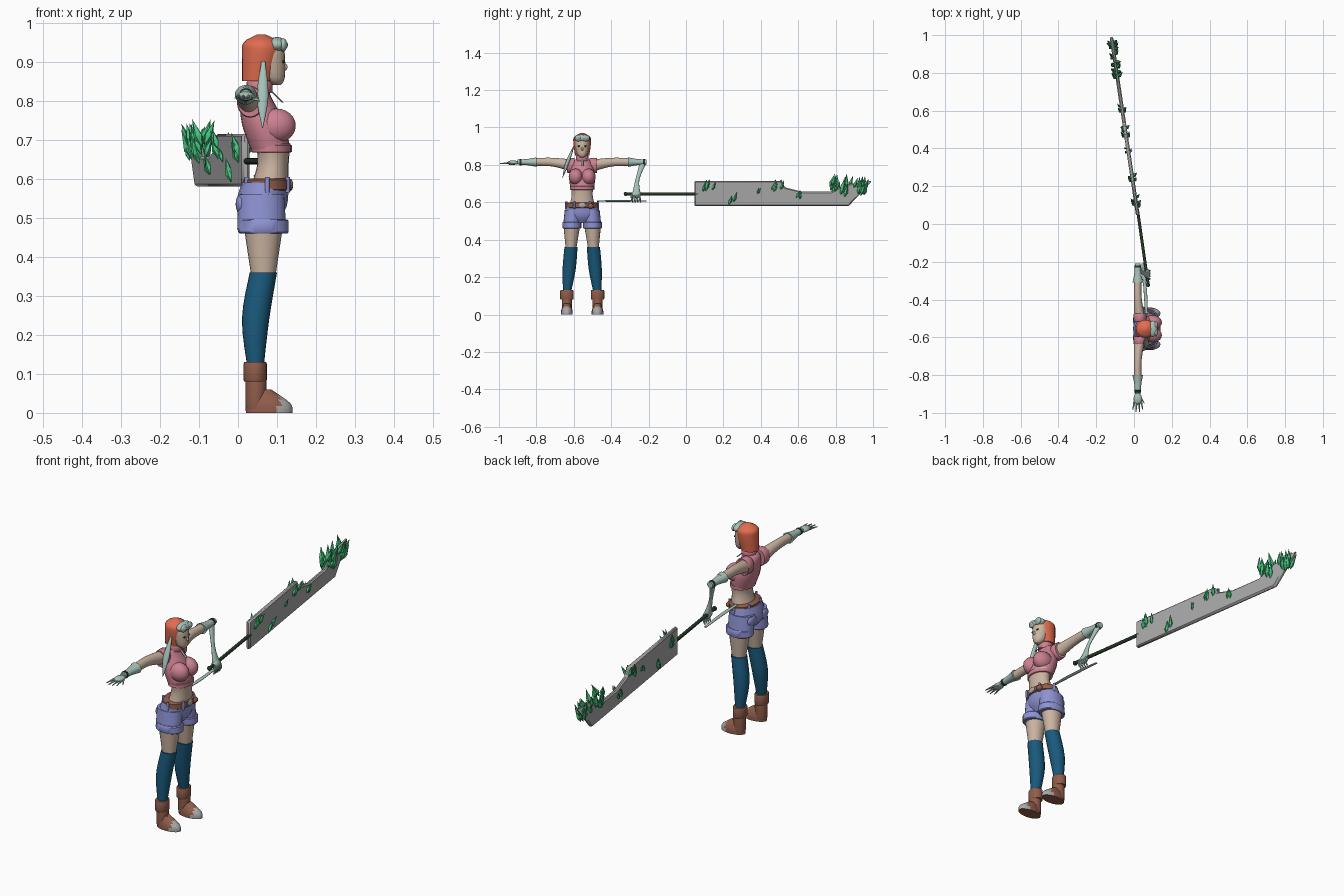
import bpy, bmesh, math, random
from mathutils import Vector, Matrix

if "Cube" in bpy.data.objects:
    bpy.data.objects.remove(bpy.data.objects["Cube"])
random.seed(4)
BODY_Y = -.555
SIDES = {"right": -1, "left": 1}
made = []


def material(name, *rgb):
    mat = bpy.data.materials.new(name)
    mat.use_nodes = True
    mat.diffuse_color = (*rgb, 1)
    mat.node_tree.nodes["Principled BSDF"].inputs["Base Color"].default_value = (*rgb, 1)
    return mat


skin = material("skin", .6, .46, .36)
orange = material("orange hair", .75, .15, .08)
pale = material("pale teal", .38, .54, .48)
pink = material("pink cloth", .6, .22, .28)
lavender = material("lavender denim", .27, .29, .65)
blue = material("deep blue knit", .01, .1, .2)
brown = material("brown leather", .28, .11, .07)
grey = material("grey metal", .4, .4, .4)
green = material("green crystal", .06, .52, .2)
dark = material("dark green", .02, .04, .02)


def finish(name, bm, mat, offset=BODY_Y):
    bmesh.ops.recalc_face_normals(bm, faces=bm.faces)
    mesh = bpy.data.meshes.new(name)
    bm.to_mesh(mesh)
    bm.free()
    mesh.materials.append(mat)
    obj = bpy.data.objects.new(name, mesh)
    obj.location.y = offset
    bpy.context.collection.objects.link(obj)
    made.append(obj)
    return obj


def smooth_rings(rings, steps):
    """Run a spline through the rings so that the outline curves."""
    rings = [Vector(ring) for ring in rings]
    padded = [rings[0], *rings, rings[-1]]
    result = []
    for before, start, end, after in zip(padded, rings, rings[1:], padded[3:]):
        for k in range(steps):
            t = k / steps
            eased = t * t * (3 - 2 * t)
            leaving, arriving = t * (1 - t) ** 2, t * t * (t - 1)
            bend = (end - before) * leaving + (after - start) * arriving
            result.append(start.lerp(end, eased) + bend / 2)
    return result + [rings[-1]]


def loft(name, mat, rings, axis="z", wide=1, steps=4, sides=20):
    """Join elliptical rings (x, y, z, radius) along an axis; wide stretches them across x."""
    bm = bmesh.new()
    loops = []
    for x, y, z, radius in smooth_rings(rings, steps):
        loop = []
        for k in range(sides):
            angle = math.tau * k / sides
            u, v = radius * math.cos(angle), radius * wide * math.sin(angle)
            loop.append(bm.verts.new((x + u, y + v, z) if axis == "z" else (x + u, y, z + v)))
        loops.append(loop)
    for low, high in zip(loops, loops[1:]):
        for k in range(sides):
            bm.faces.new((low[k - 1], low[k], high[k], high[k - 1]))
    bm.faces.new(loops[0])
    bm.faces.new(loops[-1])
    return finish(name, bm, mat)


def trunk(name, mat, rows, wide=1):
    """Loft on the body's centre line from rows (z, x, radius)."""
    return loft(name, mat, [(x, 0, z, radius) for z, x, radius in rows], wide=wide)


def cuff(name, mat, centre, radius, length, axis="z", wide=1):
    """A short band with softened rims."""
    direction = Vector((0, 0, length / 2)) if axis == "z" else Vector((0, length / 2, 0))
    rings = []
    for along, scale in ((-1, .94), (-.8, 1), (.8, 1), (1, .94)):
        rings.append((*(Vector(centre) + direction * along), radius * scale))
    return loft(name, mat, rings, axis, wide, steps=1)


def ball(name, mat, centre, radii):
    bm = bmesh.new()
    matrix = Matrix.Translation(centre) @ Matrix.Diagonal((*radii, 1))
    bmesh.ops.create_uvsphere(bm, u_segments=20, v_segments=12, radius=1, matrix=matrix)
    return finish(name, bm, mat)


# Head
trunk("face", skin, [(.84, .1, .01), (.86, .09, .03), (.92, .08, .04), (.95, .08, .03)], wide=.95)
trunk("hair", orange, [(.85, .05, .04), (.92, .06, .05), (.95, .06, .045), (.97, .06, .01)], wide=.95)
trunk("neck", skin, [(.8, .05, .025), (.87, .07, .025)])
ball("goggle_frame", pale, (.1, 0, .943), (.025, .043, .02))
ball("nose", skin, (.12, 0, .886), (.007, .006, .009))
ball("mouth", pink, (.115, 0, .864), (.004, .011, .004))
for label, side in SIDES.items():
    ball(label + "_goggle_rim", pale, (.116, side * .02, .943), (.01, .02, .017))
    ball(label + "_goggle_lens", grey, (.12, side * .02, .943), (.008, .014, .01))
    ball(label + "_eye", dark, (.116, side * .016, .9), (.004, .008, .004))
loft("head_ribbon", pale, [(.065, -.045, .9, .005), (.063, -.08, .81, .015), (.063, -.105, .73, .001)], wide=.7)

# Torso and clothes
trunk("waist", skin, [(.57, .08, .05), (.64, .09, .04), (.69, .09, .045)], wide=1.4)
trunk("shirt", pink, [(.67, .085, .05), (.74, .065, .055), (.81, .045, .04), (.83, .05, .03)], wide=1.25)
cuff("shirt_hem", pink, (.086, 0, .677), .052, .02, wide=1.25)
cuff("collar", pink, (.055, 0, .835), .033, .03)
loft("throat_pull", grey, [(.115, 0, .795, .003), (.085, 0, .825, .003)], wide=2)
trunk("hips", lavender, [(.49, .06, .04), (.53, .06, .065), (.59, .07, .06)], wide=1.4)
cuff("belt", brown, (.075, 0, .585), .061, .03, wide=1.4)
ball("buckle", grey, (.136, 0, .585), (.005, .02, .014))
ball("belt_pouch", brown, (.128, .045, .58), (.013, .016, .014))
for k in range(6):
    angle = math.tau * (k + .5) / 6
    spot = (.075 + .06 * math.cos(angle), .085 * math.sin(angle), .585)
    cuff("belt_loop", lavender, spot, .006, .04)

# Bust, legs, shorts legs, socks and boots
for label, side in SIDES.items():
    ball(label + "_bust", pink, (.098, side * .034, .736), (.05, .038, .044))
    thigh_y, calf_y, foot_y = side * .055, side * .07, side * .082
    loft(label + "_shorts_leg", lavender, [(.06, thigh_y, .47, .062), (.06, side * .047, .56, .06)], wide=.77)
    cuff(label + "_shorts_cuff", lavender, (.065, thigh_y, .478), .065, .036, wide=.78)
    ball(label + "_back_pocket", lavender, (.008, side * .045, .535), (.014, .03, .026))
    loft(label + "_thigh", skin, [(.065, side * .06, .35, .031), (.065, thigh_y, .49, .052)], wide=.9)
    loft(label + "_sock", blue, [(.045, foot_y, .11, .02), (.045, calf_y, .24, .035),
                                 (.065, side * .06, .36, .035)])
    cuff(label + "_boot_cuff", brown, (.044, foot_y, .105), .03, .05, wide=1.2)
    cuff(label + "_boot_ankle", brown, (.046, foot_y, .06), .027, .1)
    boot = loft(label + "_boot", brown, [(.08, foot_y, 0, .06), (.077, foot_y, .025, .057),
                                         (.055, foot_y, .06, .03)], wide=.52)
    # Toe cap takes the front of the boot
    boot.data.materials.append(grey)
    for face in boot.data.polygons:
        face.material_index = int(face.center.x > .105)

# Arms and gloves
arm_x, arm_z = .02, .815
for label, side in SIDES.items():
    def arm_ring(reach, radius):
        return arm_x, side * reach, arm_z, radius

    loft(label + "_arm", skin, [(.03, side * .05, .795, .03), arm_ring(.16, .021), arm_ring(.27, .019)], "y", 1.1)
    cuff(label + "_armhole", pink, (.031, side * .06, .797), .034, .04, "y", 1.2)
    loft(label + "_glove", pale, [arm_ring(.245, .028), arm_ring(.29, .019), arm_ring(.345, .015)], "y", .9)
    cuff(label + "_wrist_band", dark, arm_ring(.33, 0)[:3], .017, .012, "y")

# Open hand
ball("right_palm", pale, (arm_x, -.37, .812), (.022, .03, .012))
for k in range(4):
    offset = k - 1.5
    knuckle = Vector((arm_x + offset * .011, -.38, .811, .006))
    tip = knuckle + Vector((offset * .007, abs(offset) * .01 - .065, -.004, -.004))
    loft("right_finger", pale, [knuckle, tip], "y", sides=8)
loft("right_thumb", pale, [(.03, -.355, .81, .007), (.055, -.395, .8, .002)], "y", sides=8)

# Gripping arm, hand and trailing sash
loft("left_forearm", pale, [(.02, .325, .81, .012), (.05, .295, .72, .007), (.07, .29, .645, .015)], wide=1.5)
ball("left_palm", pale, (.07, .288, .643), (.016, .026, .02))
for k in range(4):
    grip = Vector((.076, .265 + .014 * k, .645, .006))
    curl, tip = Vector((.006, 0, -.02, 0)), Vector((-.006, .005, -.045, -.003))
    loft("left_finger", pale, [grip, grip + curl, grip + tip], sides=8)
loft("sash", pale, [(.065, .08, .607, .007), (.06, .2, .607, .009), (.045, .345, .607, .006)], "y", .5)

# Sword handle
loft("sword_handle", dark, [(.075, .235, .645, .008), (arm_x, .62, .645, .008)], "y")
ball("pommel", dark, (.075, .232, .645), (.011, .01, .011))


def blade_x(y):
    return .027 - y * .148


# Notched blade
bottom, notch, top = .58, .657, .715
hilt, thickness = .045, .02
outline = [(hilt, bottom), (.87, bottom), (.995, top), (.85, .695), (.78, notch),
           (.62, notch), (.53, .68), (.51, top), (hilt, top)]
bm = bmesh.new()
blade_face = bm.faces.new([bm.verts.new((blade_x(y) - thickness / 2, y, z)) for y, z in outline])
extruded = bmesh.ops.extrude_face_region(bm, geom=[blade_face])["geom"]
moved = [item for item in extruded if isinstance(item, bmesh.types.BMVert)]
bmesh.ops.translate(bm, vec=(thickness, 0, 0), verts=moved)
blade = finish("sword_blade", bm, grey, offset=0)
blade.modifiers.new("edge", "BEVEL").width = .006


def crystals(y, z, count):
    """Scatter leaning spindles on both faces of the blade; bigger clusters have longer ones."""
    bm = bmesh.new()
    spread, length = count * .003, min(.03 + count * .004, .075)
    for k in range(count):
        side = 1 if k % 2 else -1
        spot_y = y + random.uniform(-spread, spread)
        spot_z = z + random.uniform(-.5, .5) * min(spread, .06)
        lean = Vector((side * random.uniform(.15, .4), random.uniform(0, .5), 1))
        size = length * random.uniform(.75, 1.15)
        place = Matrix.Translation((blade_x(spot_y) + side * .013, spot_y, spot_z))
        turn = lean.to_track_quat("Z", "Y").to_matrix().to_4x4()
        girth = size * .16
        for reach, wide, tip in ((size * .65, girth, 0), (size * -.35, 0, girth)):
            cone = place @ turn @ Matrix.Translation((0, 0, reach / 2))
            bmesh.ops.create_cone(bm, cap_ends=False, segments=5, radius1=wide, radius2=tip,
                                  depth=abs(reach), matrix=cone)
    return finish("crystal_cluster", bm, green, offset=0)


clusters = ((.12, .67, 10), (.25, .61, 7), (.39, .66, 4), (.49, .68, 9), (.61, .63, 5), (.87, .68, 32))
shards = [crystals(*cluster) for cluster in clusters]

# Smooth shading, keeping the crystals faceted
for obj in made:
    obj.select_set(obj not in shards)
bpy.context.view_layer.objects.active = made[0]
bpy.ops.object.shade_smooth_by_angle(angle=math.radians(40))
